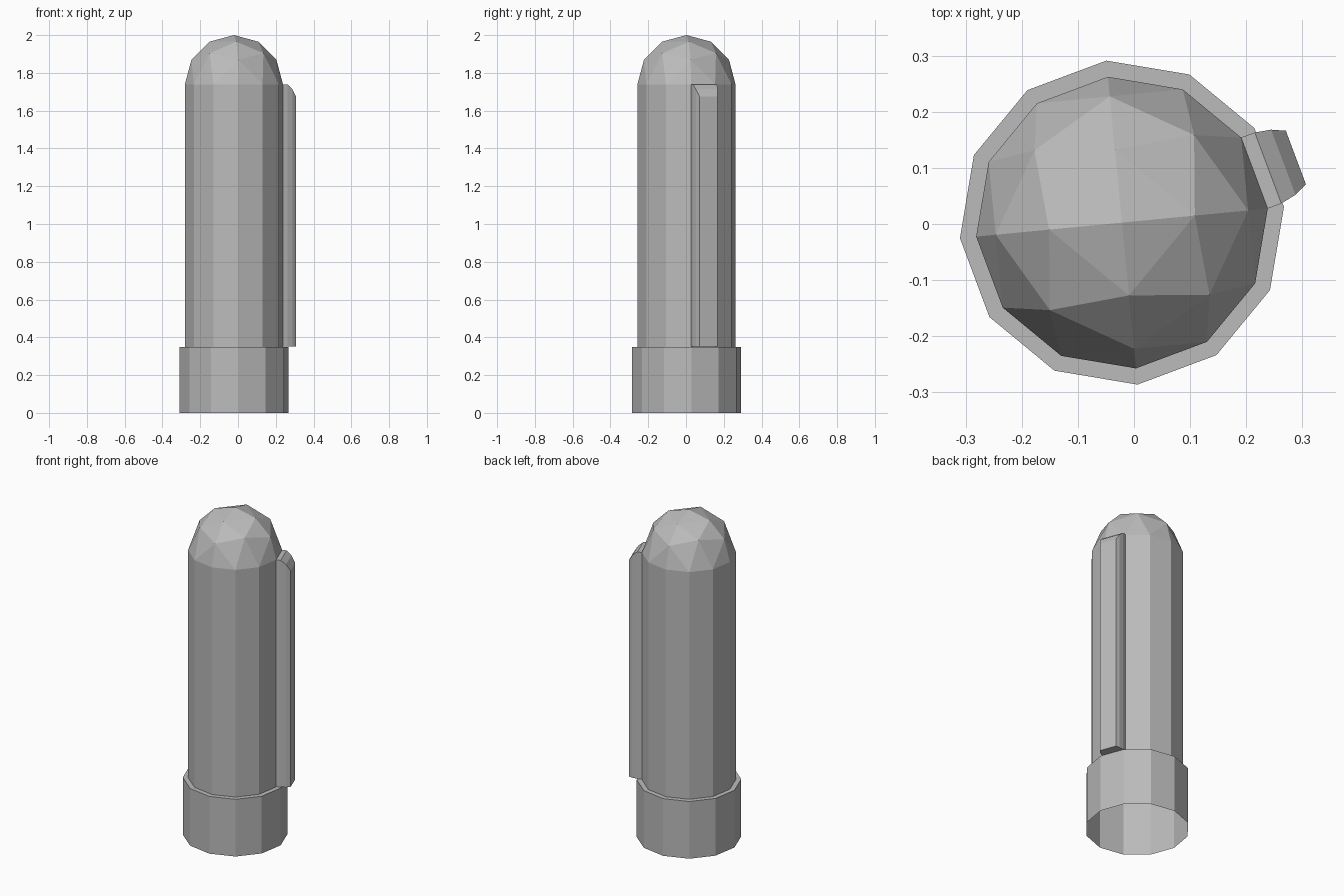
import bpy, math
from mathutils import Vector, Matrix

if "Cube" in bpy.data.objects:
    bpy.data.objects.remove(bpy.data.objects["Cube"])

CENTRE = Vector((-0.0215, 0.0025, 0))
TURN = math.radians(5.5)
R_BODY, R_BASE = 0.261, 0.29
Z_STEP, Z_DOME = 0.35, 1.739

grey = bpy.data.materials.new("light_grey")
grey.diffuse_color = (0.5, 0.5, 0.5, 1)
grey.use_nodes = True
grey.node_tree.nodes["Principled BSDF"].inputs["Base Color"].default_value = grey.diffuse_color


def add_part(name, verts, faces, angle):
    """Flat-shaded mesh object, turned about z and moved to the main axis."""
    mesh = bpy.data.meshes.new(name)
    mat = Matrix.Translation(CENTRE) @ Matrix.Rotation(angle, 4, 'Z')
    mesh.from_pydata([mat @ Vector(v) for v in verts], [], faces)
    mesh.materials.append(grey)
    mesh.update()
    obj = bpy.data.objects.new(name, mesh)
    bpy.context.collection.objects.link(obj)
    return obj


def ring(r, z, n=12):
    return [(r * math.cos(2 * math.pi * i / n), r * math.sin(2 * math.pi * i / n), z)
            for i in range(n)]


def bands(count, n=12):
    return [(k * n + i, k * n + (i + 1) % n, (k + 1) * n + (i + 1) % n, (k + 1) * n + i)
            for k in range(count) for i in range(n)]


# Base collar: open at the bottom, with a narrow ledge on top
add_part("base_collar", ring(R_BASE, 0) + ring(R_BASE, Z_STEP) + ring(R_BODY, Z_STEP),
         bands(2), TURN)

# Body tube
add_part("body_tube", ring(R_BODY, Z_STEP) + ring(R_BODY, Z_DOME), bands(1), TURN)

# Dome: upper half of a subdivided octahedron, rows of 1, 4, 8 and 12 points
verts, index, faces = [], {}, []
for k in range(4):
    a = math.radians(30 * k)
    for q in range(4):
        spin = Matrix.Rotation(q * math.pi / 2, 3, 'Z')
        for j in range(max(k, 1)):
            p = Vector((math.sin(a), 0, math.cos(a)))
            if k:
                p = p.slerp(Vector((0, math.sin(a), math.cos(a))), j / k)
            elif q:
                continue
            index[k, q * k + j] = len(verts)
            verts.append(spin @ p * R_BODY + Vector((0, 0, Z_DOME)))


def at(k, q, j):
    return index[k, (q * k + j) % (4 * k) if k else 0]


for q in range(4):
    for k in range(3):
        for j in range(k + 1):
            faces.append((at(k, q, j), at(k + 1, q, j), at(k + 1, q, j + 1)))
            if j < k:
                faces.append((at(k, q, j), at(k + 1, q, j + 1), at(k, q, j + 1)))
add_part("dome_top", verts, faces, TURN)

# Side clip: bar on one body face, rounded at its outer sides and top
rows = [(0.252, 0.0676, 1.739), (0.278, 0.0676, 1.739),
        (0.307, 0.062, 1.715), (0.331, 0.051, 1.675)]
verts = []
for n, w, top in rows:
    verts += [(n, -w, 0.352), (n, w, 0.352), (n, w, top), (n, -w, top)]
last = 4 * (len(rows) - 1)
faces = bands(len(rows) - 1, 4)
faces += [(3, 2, 1, 0), (last, last + 1, last + 2, last + 3)]
add_part("side_clip", verts, faces, TURN + math.radians(15))
